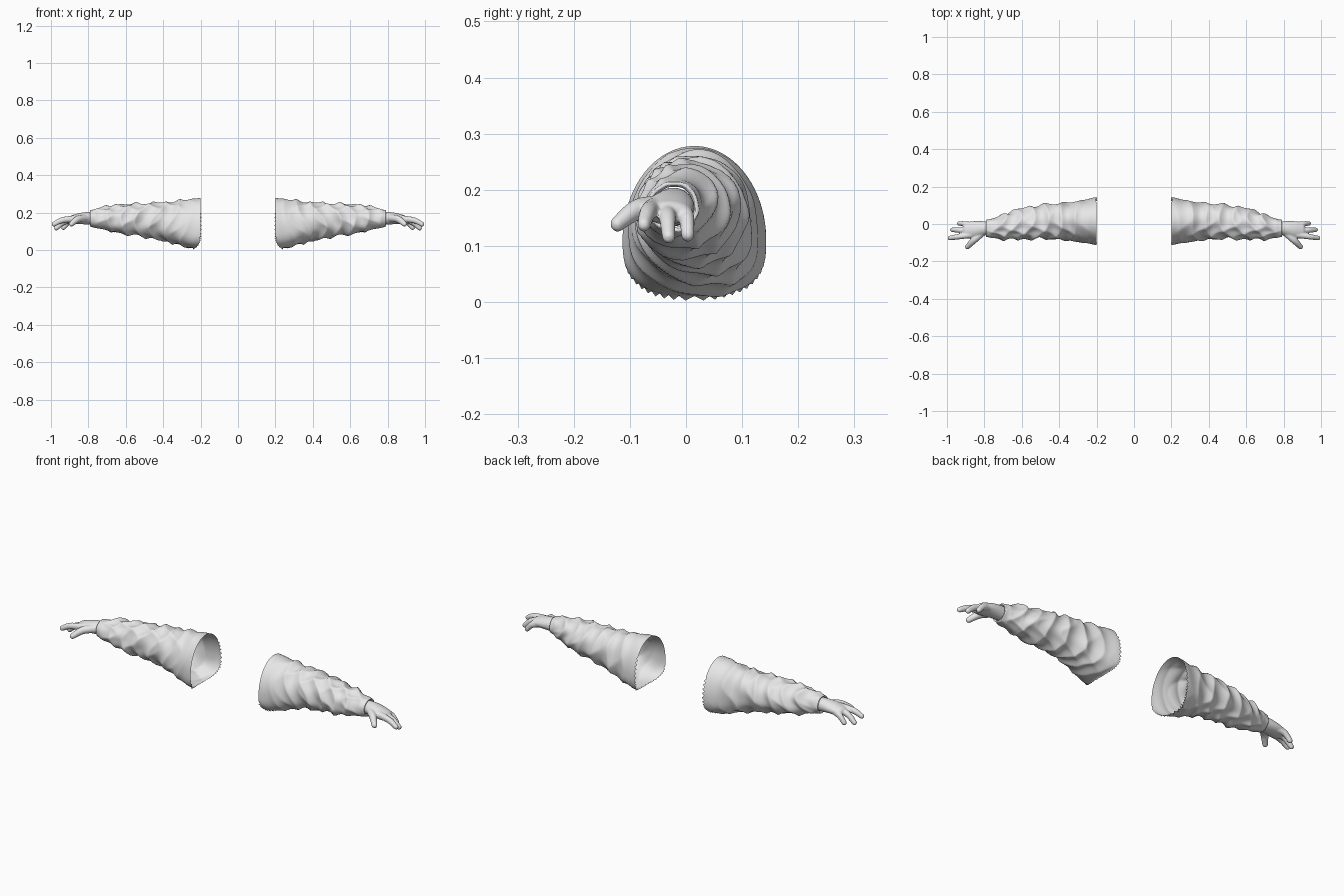
import bpy, bmesh
from math import sin, cos, pi
from mathutils import Matrix, Vector

cube = bpy.data.objects.get("Cube")
if cube:
    bpy.data.objects.remove(cube, do_unlink=True)

grey = bpy.data.materials.new("light_grey")
grey.use_nodes = True
colour = (0.8, 0.8, 0.8, 1)
grey.diffuse_color = colour
grey.node_tree.nodes["Principled BSDF"].inputs["Base Color"].default_value = colour


def spline(points, t):
    """Smooth curve through tuples, t from 0 to 1."""
    n = len(points) - 1
    i = min(int(t * n), n - 1)
    f = t * n - i
    p, q, r, s = (points[min(max(i + k, 0), n)] for k in (-1, 0, 1, 2))
    return [b + f / 2 * (c - a + f * (2 * a - 5 * b + 4 * c - d + f * (3 * (b - c) + d - a)))
            for a, b, c, d in zip(p, q, r, s)]


def finish(bm, name, side):
    """Mirror to the wanted side and make a smooth object."""
    if side < 0:
        bmesh.ops.scale(bm, vec=(-1, 1, 1), verts=bm.verts)
        bmesh.ops.reverse_faces(bm, faces=bm.faces)
    for face in bm.faces:
        face.smooth = True
    mesh = bpy.data.meshes.new(name)
    bm.to_mesh(mesh)
    bm.free()
    mesh.materials.append(grey)
    obj = bpy.data.objects.new(name, mesh)
    bpy.context.collection.objects.link(obj)
    return obj


# Sleeve sections: x, centre y, half width, widest z, top z, bottom z
SECTIONS = [
    (.20, .015, .128, .11, .278, .012),
    (.27, .015, .115, .12, .27, .01),
    (.34, .014, .104, .13, .262, .035),
    (.42, .015, .096, .145, .257, .055),
    (.50, .01, .09, .155, .252, .07),
    (.60, 0, .084, .16, .244, .082),
    (.70, -.015, .068, .165, .232, .1),
    (.76, -.022, .052, .168, .222, .118),
    (.79, -.023, .046, .17, .215, .125),
]


def section_at(x):
    for i in range(len(SECTIONS) - 1):
        a, b = SECTIONS[i][0], SECTIONS[i + 1][0]
        if x <= b or i == len(SECTIONS) - 2:
            return spline(SECTIONS, (i + min(max((x - a) / (b - a), 0), 1)) / (len(SECTIONS) - 1))


def wrinkle(x, a):
    """Slanted cloth folds, calmer at the hem and cuff."""
    fold = abs(sin(38 * x + 1.6 * sin(a + 1) + .8 * sin(2 * a + 9 * x)))
    cross = abs(sin(24 * x - 2 * cos(a) + sin(3 * a)))
    drape = sin(3 * a + 14 * x) * .4
    calm = min(1, max(0, (x - .2) / .15)) * min(1, max(0, (.81 - x) / .12))
    return calm * (.011 * (.55 - fold) + .008 * (.55 - cross) + .006 * drape)


def sleeve_point(x, a, inset=1.0):
    _, cy, ry, cz, top, bottom = section_at(x)
    c, s = cos(a), sin(a)
    # The loose underside is squarer near the shoulder
    power = 1 if s > 0 else 1 - .3 * max(0, 1 - (x - .2) / .3)
    y = abs(c) ** power * (1 if c > 0 else -1)
    z = abs(s) ** power * (1 if s > 0 else -1)
    half = (top - cz) if s > 0 else (cz - bottom)
    w = wrinkle(x, a)
    return Vector((x, cy + y * (ry * inset + w), cz + z * (half * inset + w)))


def build_sleeve(name, side, rings=120, segs=96):
    bm = bmesh.new()
    loops = []
    for i in range(rings + 2):
        loop = []
        for j in range(segs):
            a = 2 * pi * j / segs
            under = max(0, -sin(a))
            start = .2 + .035 * under ** 3
            t = min(i / (rings - 1), 1)
            x = start + (.79 - start) * t
            # Last two rings turn the cuff inward around the wrist
            inset = (1, .86, .8)[max(0, i - rings + 1)]
            p = sleeve_point(x, a, inset)
            if i == 0 and (sin(a) < -.3 or cos(a) > .8):
                p.x += .012 * (j % 2) - .006
                p.z -= .008 * (j % 2) * under
            if i == rings + 1:
                p.x -= .03
            p.z = max(p.z, 0)
            loop.append(bm.verts.new(p))
        loops.append(loop)
    for lower, upper in zip(loops, loops[1:]):
        for j in range(segs):
            k = (j + 1) % segs
            bm.faces.new((lower[j], lower[k], upper[k], upper[j]))
    return finish(bm, name, side)


# Hand parts as smooth chains: x, y, z, half width, half height
HAND = {
    "palm": [(.74, -.023, .168, .034, .034), (.80, -.023, .17, .038, .034),
             (.85, -.029, .167, .045, .029), (.895, -.033, .16, .044, .022)],
    "index": [(.87, -.058, .168, .017, .018), (.94, -.068, .159, .015, .016),
              (.984, -.075, .138, .012, .013)],
    "middle": [(.87, -.032, .163, .016, .018), (.93, -.033, .15, .015, .016),
               (.971, -.031, .117, .012, .013)],
    "outer": [(.86, -.006, .163, .015, .018), (.905, .001, .15, .014, .016),
              (.934, .003, .12, .012, .013)],
    "thumb": [(.81, -.045, .17, .02, .02), (.855, -.086, .165, .018, .019),
              (.89, -.122, .139, .013, .014)],
}


def build_hand(name, side):
    bm = bmesh.new()
    for chain in HAND.values():
        steps = 20
        for i in range(steps + 1):
            x, y, z, ry, rz = spline(chain, i / steps)
            place = Matrix.Translation((x, y, z)) @ Matrix.Diagonal((rz, ry, rz, 1))
            bmesh.ops.create_icosphere(bm, subdivisions=3, radius=1, matrix=place)
    hand = finish(bm, name, side)
    # Fuse the chains into one soft skin
    fuse = hand.modifiers.new("fuse", "REMESH")
    fuse.mode = "VOXEL"
    fuse.voxel_size = .0035
    fuse.use_smooth_shade = True
    soften = hand.modifiers.new("soften", "SMOOTH")
    soften.factor = .5
    soften.iterations = 6
    return hand


for label, side in (("left", 1), ("right", -1)):
    build_sleeve(label + "_sleeve", side)
    build_hand(label + "_hand", side)
